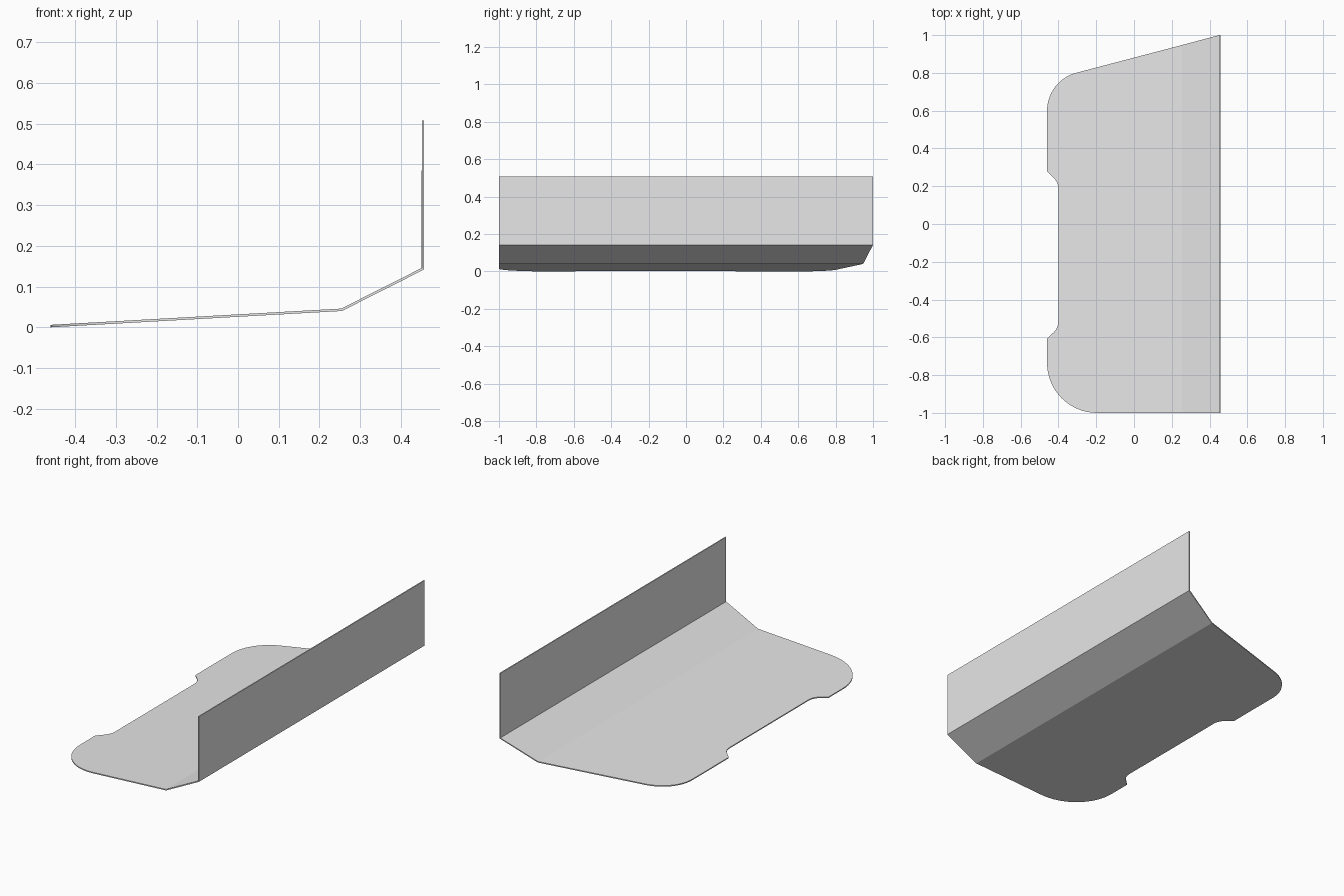
import bpy, bmesh, math
from mathutils import Vector

cube = bpy.data.objects.get("Cube")
if cube:
    bpy.data.objects.remove(cube)

THICK = 0.006
EDGE, FOLD, WALL, TOP = -0.46, 0.255, 0.457, 0.507
FOLD_Z, WALL_Z = 0.04, 0.142

grey = bpy.data.materials.new("Sheet grey")
grey.use_nodes = True
grey.diffuse_color = (0.8, 0.8, 0.8, 1)
grey.node_tree.nodes["Principled BSDF"].inputs["Base Color"].default_value = (0.8, 0.8, 0.8, 1)


def fillet(prev, corner, nxt, tangent, steps):
    """Points of a round corner that starts 'tangent' away from the sharp one."""
    p, c, n = Vector(prev), Vector(corner), Vector(nxt)
    u, v = (p - c).normalized(), (n - c).normalized()
    half = u.angle(v) / 2
    radius = tangent * math.tan(half)
    centre = c + (u + v).normalized() * (tangent / math.cos(half))
    start, end = c + u * tangent - centre, c + v * tangent - centre
    return [centre + start.slerp(end, i / steps).normalized() * radius for i in range(steps + 1)]


# Plan outline: x, y, length rounded off, segments
corners = [(WALL, 1, 0, 0), (EDGE, 0.76, 0.16, 14), (EDGE, 0.28, 0, 0),
           (-0.4, 0.22, 0.035, 5), (-0.4, -0.55, 0.035, 5), (EDGE, -0.607, 0, 0),
           (EDGE, -1, 0.265, 16), (WALL, -1, 0, 0)]
outline = []
for i, (x, y, tangent, steps) in enumerate(corners):
    if tangent:
        before, after = corners[i - 1], corners[(i + 1) % len(corners)]
        outline += fillet(before[:2], (x, y), after[:2], tangent, steps)
    else:
        outline.append(Vector((x, y)))

# Flat plate, creased along the fold and raised into the bent section
bm = bmesh.new()
bm.faces.new([bm.verts.new((p.x, p.y, 0)) for p in outline])
bmesh.ops.bisect_plane(bm, geom=bm.verts[:] + bm.edges[:] + bm.faces[:],
                       plane_co=(FOLD, 0, 0), plane_no=(1, 0, 0))
for v in bm.verts:
    if v.co.x <= FOLD + 1e-4:
        v.co.z = FOLD_Z * (v.co.x - EDGE) / (FOLD - EDGE)
    else:
        v.co.z = FOLD_Z + (WALL_Z - FOLD_Z) * (v.co.x - FOLD) / (WALL - FOLD)

# Upright wall from the outer edge
rim = [e for e in bm.edges if all(v.co.x > WALL - 1e-4 for v in e.verts)]
raised = bmesh.ops.extrude_edge_only(bm, edges=rim)["geom"]
for v in raised:
    if isinstance(v, bmesh.types.BMVert):
        v.co.z = TOP

# Outer side faces down and outward, so the thickness grows inward
bmesh.ops.recalc_face_normals(bm, faces=bm.faces[:])
bm.faces.ensure_lookup_table()
if max(bm.faces, key=lambda f: f.calc_center_median().z).normal.x < 0:
    bmesh.ops.reverse_faces(bm, faces=bm.faces[:])
mesh = bpy.data.meshes.new("bent_panel")
bm.to_mesh(mesh)
bm.free()
mesh.materials.append(grey)
panel = bpy.data.objects.new("bent_panel", mesh)
bpy.context.collection.objects.link(panel)

solid = panel.modifiers.new("Sheet thickness", "SOLIDIFY")
solid.thickness = THICK
solid.offset = -1
solid.use_even_offset = True
